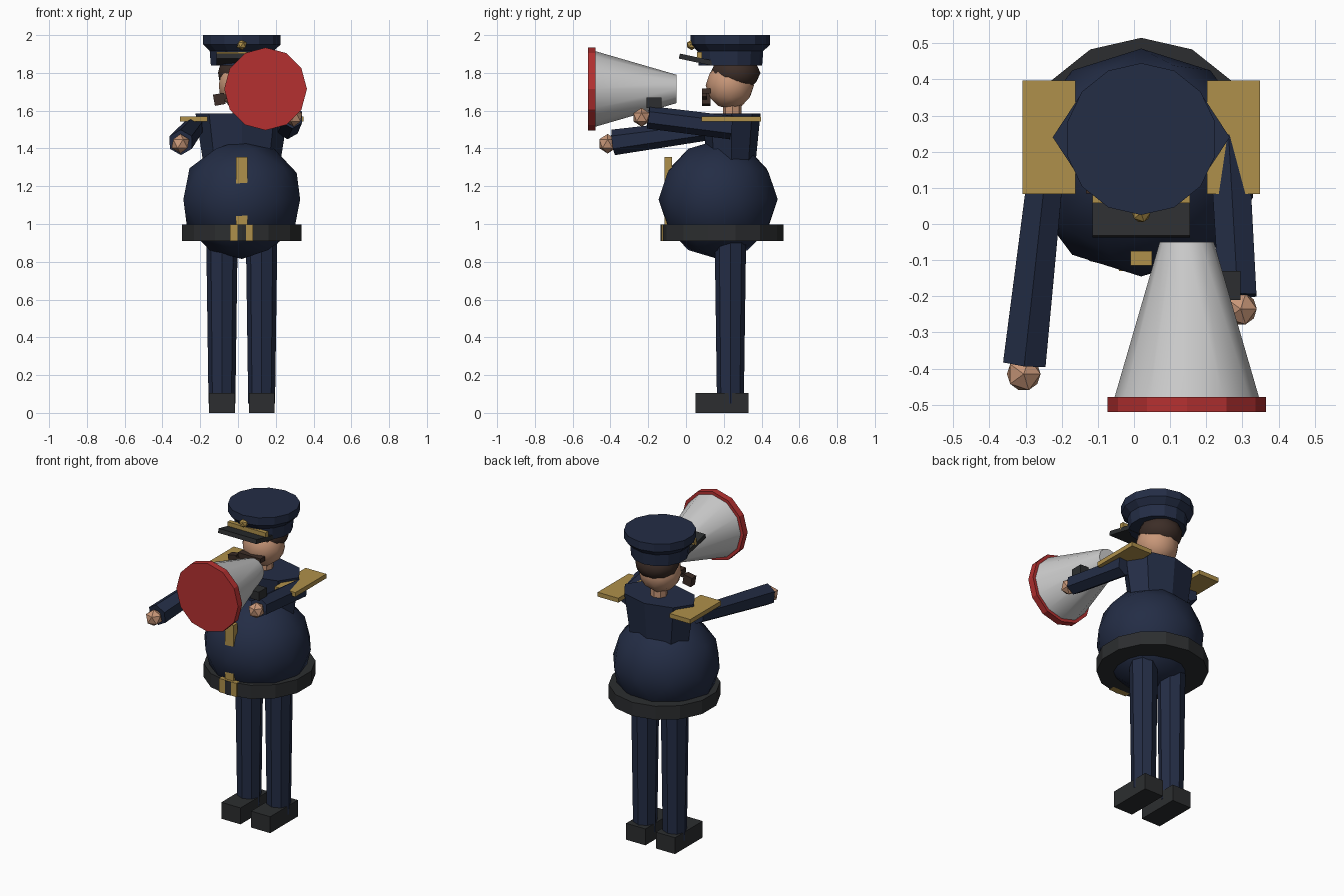
import bpy, bmesh, math
from mathutils import Vector, Matrix

if "Cube" in bpy.data.objects:
    bpy.data.objects.remove(bpy.data.objects["Cube"])

CX = 0.02  # body centre line


def mat(name, rgb):
    m = bpy.data.materials.new(name)
    m.diffuse_color = (*rgb, 1)
    m.use_nodes = True
    m.node_tree.nodes["Principled BSDF"].inputs["Base Color"].default_value = m.diffuse_color
    return m


NAVY = mat("navy_cloth", (0.017, 0.026, 0.06))
GOLD = mat("gold", (0.43, 0.28, 0.07))
SKIN = mat("skin", (0.58, 0.31, 0.19))
RED = mat("red", (0.46, 0.03, 0.03))
BLACK = mat("black_leather", (0.025, 0.027, 0.029))
BROWN = mat("dark_brown", (0.045, 0.026, 0.02))
GREY = mat("light_grey", (0.55, 0.55, 0.55))


def finish(name, bm, m, smooth=0):
    bmesh.ops.recalc_face_normals(bm, faces=bm.faces)
    me = bpy.data.meshes.new(name)
    bm.to_mesh(me)
    bm.free()
    me.materials.append(m)
    ob = bpy.data.objects.new(name, me)
    bpy.context.collection.objects.link(ob)
    if smooth:
        bpy.ops.object.select_all(action='DESELECT')
        ob.select_set(True)
        bpy.context.view_layer.objects.active = ob
        bpy.ops.object.shade_smooth_by_angle(angle=math.radians(smooth))
    return ob


def box(name, lo, hi, m, rot=(0, 0, 0)):
    bm = bmesh.new()
    lo, hi = Vector(lo), Vector(hi)
    r = Matrix.Identity(4)
    for axis, a in zip("XYZ", rot):
        r = Matrix.Rotation(math.radians(a), 4, axis) @ r
    bmesh.ops.create_cube(bm, size=1, matrix=Matrix.Translation((lo + hi) / 2) @ r
                          @ Matrix.Diagonal((*(hi - lo), 1)))
    return finish(name, bm, m)


def lathe(name, profile, n, m, origin=(0, 0, 0), axis=(0, 0, 1), scale=(1, 1), smooth=0):
    """Closed solid from (radius, distance) rings around an axis."""
    bm = bmesh.new()
    q = Vector(axis).to_track_quat('Z', 'Y')
    rings = []
    for r, h in profile:
        ring = []
        for i in range(n):
            a = 2 * math.pi * i / n
            p = Vector((r * scale[0] * math.sin(a), r * scale[1] * math.cos(a), h))
            ring.append(bm.verts.new(Vector(origin) + q @ p))
        rings.append(ring)
    for a, b in zip(rings, rings[1:]):
        for i in range(n):
            bm.faces.new((a[i], a[(i + 1) % n], b[(i + 1) % n], b[i]))
    bm.faces.new(rings[0])
    bm.faces.new(rings[-1])
    return finish(name, bm, m, smooth)


def limb(name, p0, p1, r0, r1, n, m):
    d = Vector(p1) - Vector(p0)
    return lathe(name, [(r0, 0), (r1, d.length)], n, m, p0, d)


def ball(name, c, r, m, sub=1, scale=(1, 1, 1), smooth=0):
    bm = bmesh.new()
    bmesh.ops.create_icosphere(bm, subdivisions=sub, radius=r,
                               matrix=Matrix.Translation(c) @ Matrix.Diagonal((*scale, 1)))
    return finish(name, bm, m, smooth)


# legs, shoes and epaulettes, one per side
for s, side in ((-1, "left"), (1, "right")):
    x = CX + s * 0.105
    limb(side + "_leg", (x, 0.235, 0.05), (x, 0.235, 0.98), 0.071, 0.084, 8, NAVY)
    box(side + "_shoe", (x - 0.068, 0.05, 0), (x + 0.068, 0.33, 0.105), BLACK)
    x = CX + s * 0.255
    box(side + "_epaulette", (x - 0.073, 0.083, 1.542), (x + 0.073, 0.397, 1.57), GOLD)

# torso and belly
ball("belly", (CX, 0.17, 1.13), 0.325, NAVY, 2, (1, 0.97, 0.97), 60)
lathe("chest", [(0.2, 1.3), (0.245, 1.585)], 8, NAVY, (CX, 0.24, 0), scale=(1, 0.63))
lathe("belt", [(0.325, 0.91), (0.325, 0.997)], 14, BLACK, (CX, 0.19, 0))
box("belt_buckle", (CX - 0.062, -0.130, 0.91), (CX + 0.06, -0.09, 0.998), GOLD)
box("button_strip", (CX - 0.03, -0.115, 0.99), (CX + 0.03, -0.075, 1.355), GOLD)

# arms and hands
limb("left_arm", (-0.235, 0.225, 1.515), (-0.303, -0.385, 1.432), 0.055, 0.068, 6, NAVY)
ball("left_hand", (-0.305, -0.415, 1.425), 0.052, SKIN)
limb("right_arm", (0.262, 0.24, 1.51), (0.287, -0.2, 1.565), 0.062, 0.06, 6, NAVY)
ball("right_hand", (0.295, -0.235, 1.565), 0.05, SKIN)

# head
lathe("neck", [(0.05, 1.55), (0.05, 1.66)], 8, SKIN, (CX, 0.245, 0))
ball("head", (CX, 0.232, 1.735), 0.128, SKIN, 2, smooth=60)
ball("hair", (CX, 0.262, 1.8), 0.132, BROWN, 2, (1, 1, 0.75), 60)
box("moustache", (CX - 0.08, 0.085, 1.69), (CX + 0.08, 0.13, 1.718), BROWN)
box("pipe_stem", (-0.1, 0.085, 1.665), (0.03, 0.11, 1.69), BROWN, (0, -8, 0))
box("pipe_bowl", (-0.128, 0.085, 1.63), (-0.07, 0.13, 1.69), BROWN, (0, -10, 0))

# cap
lathe("cap", [(0.168, 1.84), (0.174, 1.915), (0.21, 1.95), (0.21, 2.0)], 14, NAVY, (CX, 0.235, 0))
box("cap_visor", (CX - 0.135, -0.037, 1.857), (CX + 0.135, 0.14, 1.884), BLACK, (-12, 0, 0))
box("cap_band", (CX - 0.135, 0.058, 1.87), (CX + 0.135, 0.085, 1.91), GOLD)
ball("cap_badge", (CX, 0.03, 1.948), 0.028, GOLD)

# megaphone
MEG = (0.146, 0, 1.715)
lathe("megaphone_horn", [(0.075, 0.05), (0.2, 0.48)], 12, GREY, MEG, (0, -1, 0), smooth=40)
lathe("megaphone_rim", [(0.219, 0.478), (0.219, 0.52)], 12, RED, MEG, (0, -1, 0))
box("megaphone_grip", (0.235, -0.21, 1.615), (0.295, -0.13, 1.67), BLACK)
